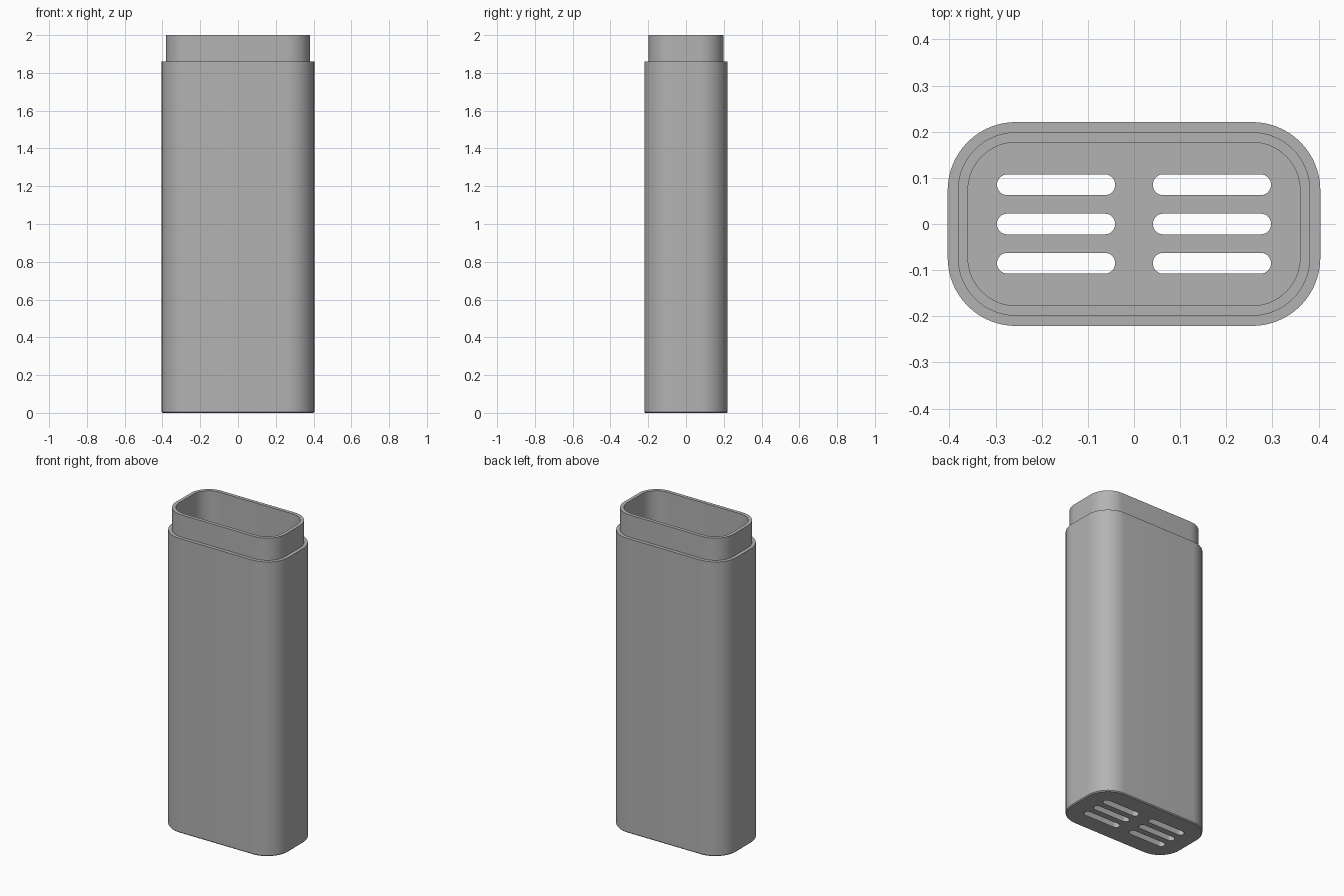
import bpy
import bmesh
from math import pi, cos, sin, radians

if "Cube" in bpy.data.objects:
    bpy.data.objects.remove(bpy.data.objects["Cube"], do_unlink=True)

HALF_X, HALF_Y, CORNER = 0.404, 0.221, 0.148
HEIGHT, SHOULDER, FLOOR = 2.0, 1.86, 0.04
LIP_INSET, WALL_INSET, CHAMFER = 0.022, 0.044, 0.006

grey = bpy.data.materials.new("matte grey")
grey.use_nodes = True
colour = (0.45, 0.45, 0.45, 1)
grey.diffuse_color = colour
grey.node_tree.nodes["Principled BSDF"].inputs["Base Color"].default_value = colour


def rounded_rect(hx, hy, r, steps):
    """Counter-clockwise outline of a rounded rectangle."""
    points = []
    for quarter, (sx, sy) in enumerate([(1, 1), (-1, 1), (-1, -1), (1, -1)]):
        for i in range(steps + 1):
            a = (quarter + i / steps) * pi / 2
            points.append((sx * (hx - r) + r * cos(a), sy * (hy - r) + r * sin(a)))
    return points


def loft(name, sections):
    """Join (outline, z) sections into a closed solid."""
    bm = bmesh.new()
    rings = [[bm.verts.new((x, y, z)) for x, y in outline] for outline, z in sections]
    for low, high in zip(rings, rings[1:]):
        for i in range(len(low)):
            j = (i + 1) % len(low)
            bm.faces.new((low[i], low[j], high[j], high[i]))
    bm.faces.new(rings[0][::-1])
    bm.faces.new(rings[-1])
    bmesh.ops.recalc_face_normals(bm, faces=bm.faces)
    mesh = bpy.data.meshes.new(name)
    bm.to_mesh(mesh)
    bm.free()
    mesh.materials.append(grey)
    obj = bpy.data.objects.new(name, mesh)
    bpy.context.collection.objects.link(obj)
    return obj


def outline(inset):
    return rounded_rect(HALF_X - inset, HALF_Y - inset, CORNER - inset, 16)


# Hollow case: outside wall, shoulder, lip, then down the inside to the floor
case = loft("case_body", [
    (outline(CHAMFER), 0),
    (outline(0), CHAMFER),
    (outline(0), SHOULDER),
    (outline(LIP_INSET), SHOULDER),
    (outline(LIP_INSET), HEIGHT),
    (outline(WALL_INSET), HEIGHT),
    (outline(WALL_INSET), FLOOR),
])

# Two columns of three vent slots through the floor
slot = [(x, y) for x, y in rounded_rect(0.128, 0.0225, 0.0222, 8)]
for cx in (-0.169, 0.169):
    for cy in (-0.085, 0, 0.085):
        shape = [(x + cx, y + cy) for x, y in slot]
        cutter = loft("slot_cutter", [(shape, -0.1), (shape, FLOOR + 0.1)])
        cutter.hide_render = True
        cut = case.modifiers.new("vent slot", "BOOLEAN")
        cut.operation = "DIFFERENCE"
        cut.solver = "EXACT"
        cut.object = cutter
        bpy.context.view_layer.objects.active = case
        bpy.ops.object.modifier_apply(modifier=cut.name)
        bpy.data.objects.remove(cutter, do_unlink=True)

# Smooth rounded corners with crisp rims
bpy.ops.object.select_all(action="DESELECT")
case.select_set(True)
bpy.context.view_layer.objects.active = case
bpy.ops.object.shade_smooth_by_angle(angle=radians(30))
